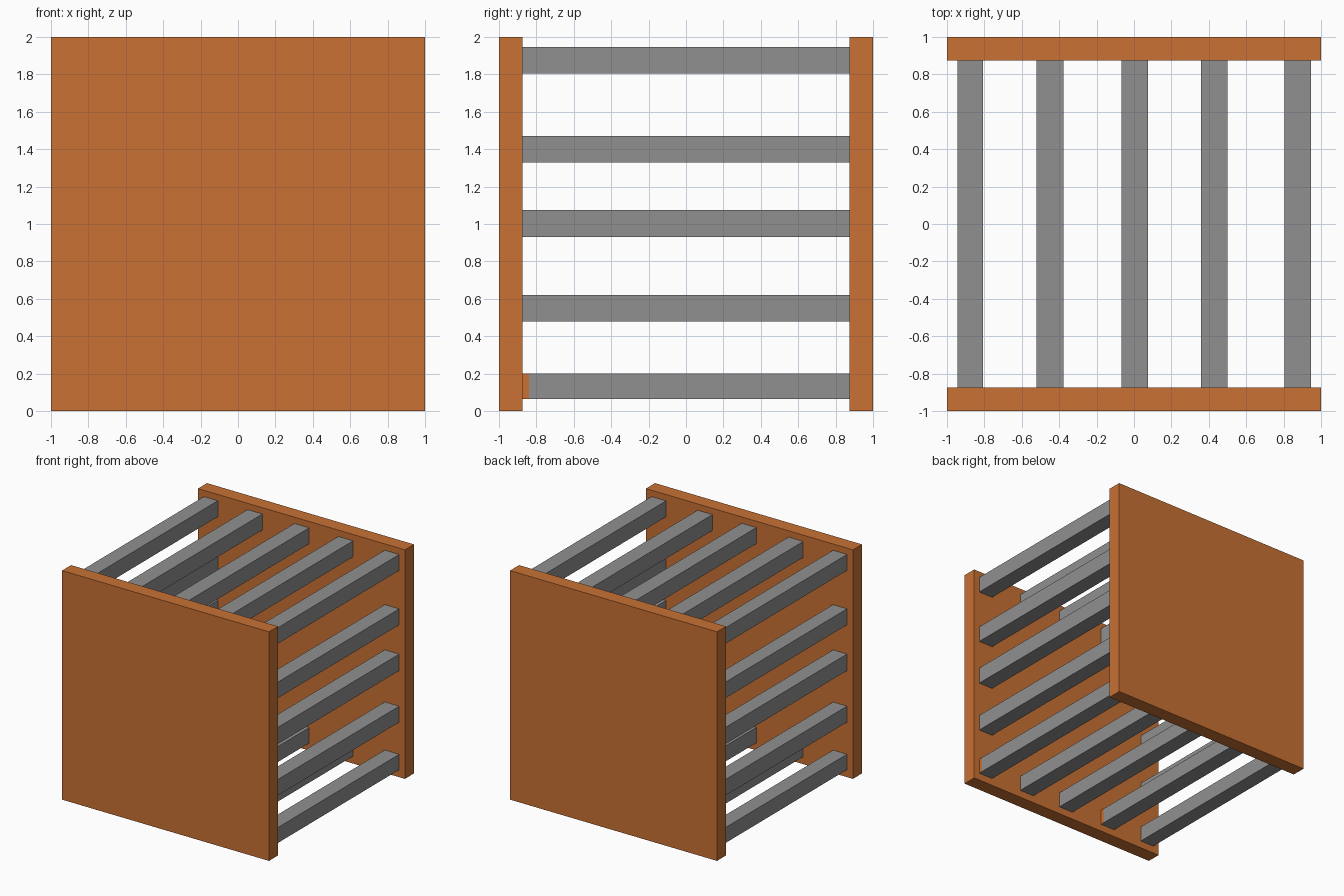
import bpy, bmesh

if "Cube" in bpy.data.objects:
    bpy.data.objects.remove(bpy.data.objects["Cube"])


def material(name, rgb):
    m = bpy.data.materials.new(name)
    m.diffuse_color = (*rgb, 1)
    m.use_nodes = True
    m.node_tree.nodes["Principled BSDF"].inputs["Base Color"].default_value = m.diffuse_color
    return m


orange = material("orange", (0.58, 0.165, 0.034))
grey = material("grey", (0.28, 0.28, 0.28))


def box(name, lo, hi, mats, paint_tip=False):
    """Box between two corners; paint_tip colours the front end of its right face."""
    bm = bmesh.new()
    bmesh.ops.create_cube(bm, size=1)
    for v in bm.verts:
        v.co = [lo[i] if v.co[i] < 0 else hi[i] for i in range(3)]
    if paint_tip:
        bmesh.ops.bisect_plane(bm, geom=bm.verts[:] + bm.edges[:] + bm.faces[:],
                               plane_co=(0, -0.84, 0), plane_no=(0, 1, 0))
        bm.normal_update()
        for f in bm.faces:
            if f.normal.x > 0.9 and f.calc_center_median().y < -0.84:
                f.material_index = 1
    me = bpy.data.meshes.new(name)
    bm.to_mesh(me)
    bm.free()
    for m in mats:
        me.materials.append(m)
    ob = bpy.data.objects.new(name, me)
    bpy.context.collection.objects.link(ob)
    return ob


# Two end plates
box("front_plate", (-1, -1, 0), (1, -0.875, 2), [orange])
box("back_plate", (-1, 0.875, 0), (1, 1, 2), [orange])

# Square bars around the perimeter: spans along x and z
xs = [(-0.943, -0.808), (-0.52, -0.377), (-0.067, 0.075), (0.357, 0.5), (0.805, 0.945)]
zs = [(0.065, 0.2), (0.48, 0.62), (0.93, 1.075), (1.33, 1.47), (1.805, 1.945)]
for i, (x0, x1) in enumerate(xs):
    for k, (z0, z1) in enumerate(zs):
        if i in (0, 4) or k in (0, 4):
            tip = k == 0 and i in (1, 4)
            box(f"bar_{i}_{k}", (x0, -0.875, z0), (x1, 0.875, z1),
                [grey, orange] if tip else [grey], tip)
